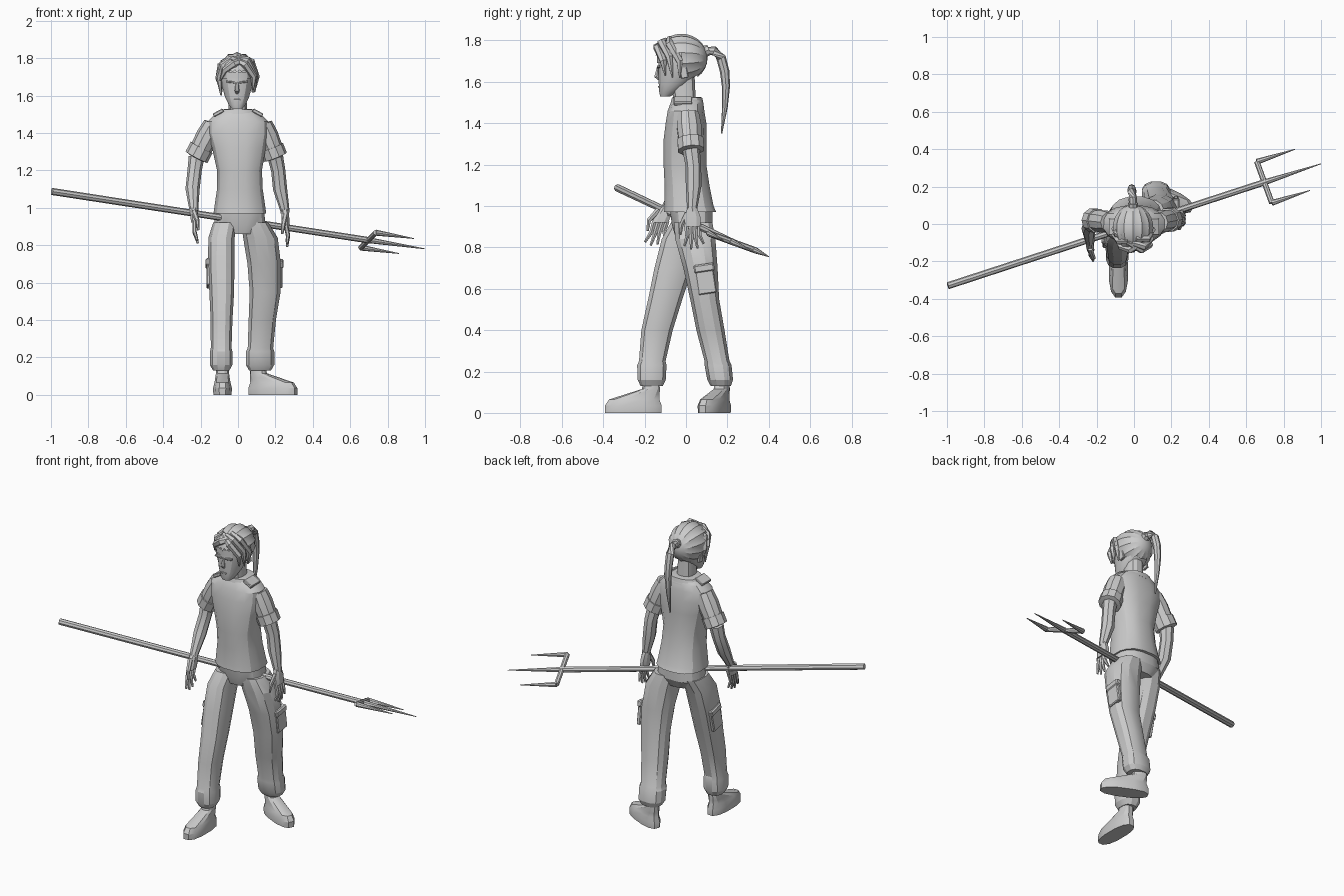
import bpy, bmesh, math
from mathutils import Vector

cube = bpy.data.objects.get("Cube")
if cube:
    bpy.data.objects.remove(cube, do_unlink=True)

grey = bpy.data.materials.new("light_grey")
grey.use_nodes = True
COLOUR = (0.6, 0.6, 0.6, 1)
grey.diffuse_color = COLOUR
grey.node_tree.nodes["Principled BSDF"].inputs["Base Color"].default_value = COLOUR
parts = []


def finish(name, bm):
    bmesh.ops.recalc_face_normals(bm, faces=bm.faces)
    mesh = bpy.data.meshes.new(name)
    bm.to_mesh(mesh)
    bm.free()
    mesh.materials.append(grey)
    ob = bpy.data.objects.new(name, mesh)
    bpy.context.collection.objects.link(ob)
    parts.append(ob)
    return ob


def skin(name, loops):
    """Bridge equal vertex loops and cap both ends."""
    bm = bmesh.new()
    rows = [[bm.verts.new(p) for p in loop] for loop in loops]
    n = len(rows[0])
    for low, high in zip(rows, rows[1:]):
        for i in range(n):
            j = (i + 1) % n
            bm.faces.new((low[i], low[j], high[j], high[i]))
    bm.faces.new(rows[0])
    bm.faces.new(rows[-1])
    return finish(name, bm)


def loft(name, rings, n=12, power=0.8):
    """Stack rounded-box rings given as x, y, z, half width, half depth."""
    def soft(v):
        return math.copysign(abs(v) ** power, v)
    angles = [math.tau * (i + 0.5) / n for i in range(n)]
    return skin(name, [[(x + rx * soft(math.cos(a)), y + ry * soft(math.sin(a)), z)
                        for a in angles] for x, y, z, rx, ry in rings])


def tube(name, path, n=8):
    """Sweep a circle along points given as x, y, z, radius."""
    pts = [Vector(p[:3]) for p in path]
    loops = []
    for i, p in enumerate(pts):
        d = (pts[min(i + 1, len(pts) - 1)] - pts[max(i - 1, 0)]).normalized()
        ref = Vector((0, 1, 0)) if abs(d.y) < 0.8 else Vector((1, 0, 0))
        u = d.cross(ref).normalized()
        v = d.cross(u)
        r = path[i][3]
        loops.append([p + r * (u * math.cos(math.tau * k / n) + v * math.sin(math.tau * k / n))
                      for k in range(n)])
    return skin(name, loops)


def box(name, centre, size, tilt=(0, 0, 0)):
    bm = bmesh.new()
    bmesh.ops.create_cube(bm, size=1)
    bmesh.ops.scale(bm, vec=size, verts=bm.verts)
    bmesh.ops.bevel(bm, geom=bm.edges[:], offset=min(size) * 0.2, segments=1, affect='EDGES')
    ob = finish(name, bm)
    ob.location, ob.rotation_euler = centre, tilt
    return ob


# Shirt, collar and shoulder tabs
loft("shirt", [
    (.01, .02, .97, .143, .128), (.01, .015, 1, .139, .12), (.01, .005, 1.1, .124, .11),
    (.008, -.005, 1.2, .122, .105), (.005, -.005, 1.32, .146, .105), (0, 0, 1.4, .165, .1),
    (0, 0, 1.46, .165, .09), (0, .005, 1.5, .125, .08), (0, .005, 1.52, .085, .07)], n=16)
loft("collar", [(0, .005, 1.49, .11, .082), (0, .005, 1.525, .09, .074),
                (0, .005, 1.528, .06, .05)], n=16)
for side, word in ((1, "left"), (-1, "right")):
    box(word + "_shoulder_tab", (side * .105, -.015, 1.508), (.06, .09, .02), (0, side * .5, 0))

# Trousers
loft("trouser_hips", [(.01, .025, .86, .09, .08), (.01, .03, .91, .14, .1),
                      (.01, .025, .99, .13, .105)], n=16)
loft("left_trouser_leg", [
    (.09, .035, .92, .075, .095), (.12, .045, .84, .095, .1), (.14, .07, .7, .092, .085),
    (.145, .09, .55, .085, .072), (.13, .118, .4, .075, .07), (.12, .15, .25, .07, .062),
    (.118, .155, .23, .078, .067), (.118, .165, .16, .078, .064), (.118, .168, .13, .06, .05)])
loft("right_trouser_leg", [
    (-.07, .02, .92, .065, .095), (-.088, -.02, .84, .072, .1), (-.09, -.06, .7, .073, .095),
    (-.087, -.1, .55, .068, .085), (-.088, -.14, .4, .06, .078), (-.09, -.163, .25, .057, .066),
    (-.09, -.165, .23, .062, .073), (-.09, -.166, .16, .062, .07), (-.09, -.166, .13, .045, .055)])
for word, x, y, tilt in (("left", .225, .095, .15), ("right", -.155, -.07, -.25)):
    box(word + "_leg_pocket", (x, y, .64), (.025, .09, .13), (tilt, 0, 0))
    box(word + "_pocket_flap", (x, y - tilt * .05, .7), (.035, .1, .04), (tilt, 0, 0))

# Shoes, toes towards -y before turning
for word, x, y, turn in (("left", .105, .175, 65), ("right", -.083, -.165, 0)):
    shoe = loft(word + "_shoe", [
        (0, -.09, 0, .05, .14), (0, -.09, .035, .052, .141), (0, -.085, .065, .044, .125),
        (0, -.045, .09, .04, .085), (0, -.005, .115, .036, .045), (0, 0, .17, .032, .036)])
    shoe.location = (x, y, 0)
    shoe.rotation_euler.z = math.radians(turn)

# Sleeves, forearms and hands
arms = (
    ("left", 1, (.2, .025, 1.27), (.215, .035, 1.2), (.225, .037, 1.1), (.25, .03, .99),
     (.257, .033, .9), (.262, .04, .79)),
    ("right", -1, (-.222, .02, 1.27), (-.232, .01, 1.2), (-.243, -.025, 1.1), (-.237, -.09, 1),
     (-.232, -.125, .92), (-.215, -.155, .81)))
for word, side, cuff, elbow, mid, wrist, palm, tip in arms:
    cuff, shoulder = Vector(cuff), Vector((side * .13, .01, 1.445))
    along = cuff - shoulder
    tube(word + "_sleeve", [(*shoulder, .055), (*(shoulder + along * .35), .062),
                            (*(shoulder + along * .75), .058), (*cuff, .057)], n=10)
    tube(word + "_sleeve_cuff", [(*(shoulder + along * .7), .066), (*cuff, .066),
                                 (*(cuff + along * .02), .045)], n=10)
    tube(word + "_forearm", [(*cuff, .042), (*elbow, .038), (*mid, .038),
                             (*wrist, .025), (*Vector(wrist).lerp(palm, .2), .024)])
    w, p, t = Vector(wrist), Vector(palm), Vector(tip)
    k = w.lerp(p, .5)
    loft(word + "_palm", [(*p, .02, .04), (*k, .022, .042), (*w, .021, .025)], n=8)
    for i, length in enumerate((.85, 1, .95, .75)):
        spread = Vector((0, (i - 1.5) * .021, 0))
        end = p.lerp(t, length) + spread * 1.5
        bend = p.lerp(end, .5) + spread * .2 + Vector((side * .008, 0, 0))
        tube(f"{word}_finger_{i + 1}", [(*(p + spread + (w - p) * .1), .012),
                                        (*bend, .011), (*end, .006)], n=6)
    tube(word + "_thumb", [(*(k + Vector((0, -.025, .02))), .015),
                           (*(p + Vector((-side * .015, -.055, .01))), .012),
                           (*(p + Vector((-side * .02, -.06, -.04))), .006)], n=6)

# Neck, head and face
loft("neck", [(0, -.005, 1.48, .052, .055), (-.003, -.015, 1.63, .048, .058)])
loft("head", [
    (-.005, -.1, 1.53, .03, .025), (-.005, -.085, 1.55, .045, .045),
    (-.005, -.06, 1.59, .065, .073), (-.005, -.035, 1.65, .082, .1),
    (-.005, -.03, 1.7, .09, .106), (-.005, -.025, 1.75, .088, .103),
    (-.005, -.025, 1.8, .06, .075)], n=16, power=.9)
loft("headband", [(-.005, -.03, 1.69, .094, .112), (-.005, -.028, 1.725, .097, .114)],
     n=16, power=.9)
tube("nose", [(-.005, -.135, 1.67, .007), (-.005, -.142, 1.625, .013),
              (-.005, -.13, 1.612, .008)], n=6)
box("mouth", (-.005, -.131, 1.577), (.035, .008, .008))
for side, word in ((1, "left"), (-1, "right")):
    box(word + "_brow", (side * .035 - .005, -.133, 1.672), (.045, .016, .01), (0, side * -.12, 0))
    box(word + "_ear", (side * .086 - .005, -.01, 1.645), (.015, .035, .055), (.2, 0, 0))

# Hair cap: ridges run from the brow back to the tie
bm = bmesh.new()
bmesh.ops.create_uvsphere(bm, u_segments=28, v_segments=14, radius=1)
for v in bm.verts:
    a = round(math.atan2(v.co.y, v.co.x) * 14 / math.pi)
    ridge = 1.04 if a % 2 else .97
    x, z, y = v.co
    v.co = (x * ridge * .107 - .005, y * .126 - .022, z * ridge * .113 + 1.715)
front = [f for f in bm.faces if f.calc_center_median().z < 1.63 or
         (f.calc_center_median().y < -.02 and f.calc_center_median().z < 1.73)]
bmesh.ops.delete(bm, geom=front, context='FACES')
finish("hair_cap", bm)

# Fringe and side locks
locks = (
    ((-.03, -.1, 1.8), (.04, -.138, 1.765), (.085, -.11, 1.7), (.08, -.1, 1.63)),
    ((-.01, -.1, 1.8), (.05, -.12, 1.79), (.09, -.08, 1.72), (.09, -.065, 1.62)),
    ((.01, -.08, 1.81), (.07, -.08, 1.78), (.098, -.03, 1.7), (.088, -.03, 1.62)),
    ((.03, -.11, 1.79), (-.02, -.138, 1.77), (-.07, -.12, 1.735), (-.095, -.09, 1.68)),
    ((-.03, -.09, 1.8), (-.08, -.09, 1.76), (-.102, -.06, 1.7), (-.09, -.06, 1.6)),
    ((-.04, -.06, 1.8), (-.09, -.05, 1.76), (-.103, -.025, 1.69), (-.088, -.025, 1.62)))
for i, lock in enumerate(locks):
    tube(f"hair_lock_{i + 1}", [(*p, r) for p, r in zip(lock, (.014, .021, .018, .004))], n=6)

# Ponytail
tube("hair_tie", [(-.005, .085, 1.745, .028), (-.005, .112, 1.755, .026)])
tube("ponytail", [(-.005, .09, 1.75, .018), (-.007, .135, 1.75, .023), (-.01, .17, 1.715, .024),
                  (-.012, .187, 1.65, .023), (-.012, .193, 1.58, .02), (-.012, .188, 1.48, .014),
                  (-.012, .172, 1.35, .003)])

# Three-pronged spear
butt, point = Vector((-.995, -.33, 1.087)), Vector((1, .322, .78))
fork = butt.lerp(point, .848)
tube("spear_shaft", [(*butt, .019), (*fork, .017)])
tube("centre_prong", [(*fork, .016), (*point, .002)])
arm = Vector((.04, -.11, .04))
tube("spear_crossbar", [(*(fork - arm), .015), (*(fork + arm), .015)])
for side, word in ((1, "front"), (-1, "back")):
    base = fork + arm * side
    tube(word + "_prong", [(*base, .016), (*(base + (point - fork) * .67), .002)])

# Soft shading with crisp facets
bpy.ops.object.select_all(action='DESELECT')
for ob in parts:
    ob.select_set(True)
bpy.context.view_layer.objects.active = parts[0]
bpy.ops.object.shade_smooth_by_angle(angle=math.radians(25))
